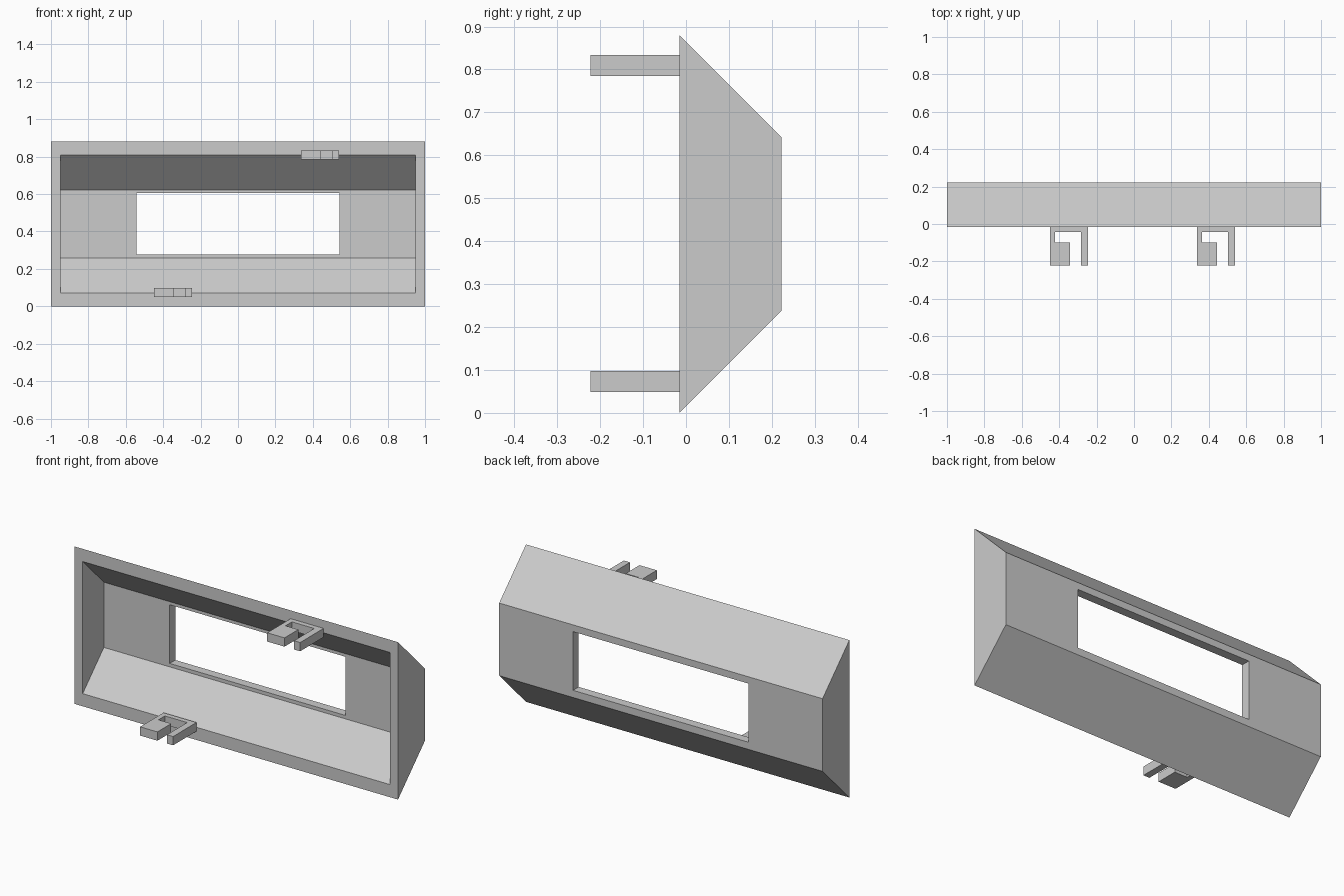
import bpy
import bmesh
from mathutils import Vector

cube = bpy.data.objects.get("Cube")
if cube:
    bpy.data.objects.remove(cube, do_unlink=True)

grey = bpy.data.materials.new("light grey plastic")
grey.use_nodes = True
colour = (0.6, 0.6, 0.6, 1)
grey.diffuse_color = colour
grey.node_tree.nodes["Principled BSDF"].inputs["Base Color"].default_value = colour

FRONT, BACK = -0.015, 0.222
HEIGHT = 0.88
WALL = 0.05


def prism(name, points, offset):
    """Extrude a flat polygon by the offset vector."""
    bm = bmesh.new()
    face = bm.faces.new([bm.verts.new(p) for p in points])
    ext = bmesh.ops.extrude_face_region(bm, geom=[face])
    moved = [v for v in ext["geom"] if isinstance(v, bmesh.types.BMVert)]
    bmesh.ops.translate(bm, verts=moved, vec=Vector(offset))
    bmesh.ops.recalc_face_normals(bm, faces=bm.faces)
    mesh = bpy.data.meshes.new(name)
    bm.to_mesh(mesh)
    bm.free()
    mesh.materials.append(grey)
    obj = bpy.data.objects.new(name, mesh)
    bpy.context.collection.objects.link(obj)
    return obj


def trough(name, half, front, back, bottom, top):
    """Prism along x whose top and bottom slope inward at 45 degrees."""
    d = back - front
    profile = [(front, bottom), (back, bottom + d), (back, top - d), (front, top)]
    return prism(name, [(-half, y, z) for y, z in profile], (2 * half, 0, 0))


def cut(obj, cutter):
    """Subtract the cutter, keep the result and drop the cutter."""
    cutter.hide_render = True
    mod = obj.modifiers.new("cut", "BOOLEAN")
    mod.operation, mod.solver, mod.object = "DIFFERENCE", "EXACT", cutter
    bpy.context.view_layer.update()
    graph = bpy.context.evaluated_depsgraph_get()
    mesh = bpy.data.meshes.new_from_object(obj.evaluated_get(graph))
    obj.modifiers.clear()
    obj.data = mesh
    bpy.data.objects.remove(cutter, do_unlink=True)


# Hollow housing, open at the front
housing = trough("housing", 1, FRONT, BACK, 0, HEIGHT)
lip = WALL * 2 ** 0.5
over = 0.1  # the cavity cutter continues past the open front
cut(housing, trough("cavity_cutter", 1 - WALL, FRONT - over, BACK - WALL,
                    lip - over, HEIGHT - lip + over))

# Window through the back wall
cut(housing, prism("window_cutter",
                   [(x, 0.1, z) for x, z in
                    ((-0.543, 0.277), (0.543, 0.277), (0.543, 0.605), (-0.543, 0.605))],
                   (0, 0.3, 0)))

# Hook-shaped clips on the rim, outline seen from above
TIP = -0.222
hook = [(0, FRONT), (0, TIP), (0.107, TIP), (0.107, -0.1), (0.028, -0.1),
        (0.028, -0.043), (0.166, -0.043), (0.166, TIP), (0.204, TIP), (0.204, FRONT)]
for name, x, z in (("upper_clip", 0.336, 0.785), ("lower_clip", -0.45, 0.049)):
    prism(name, [(x + px, py, z) for px, py in hook], (0, 0, 0.049))
